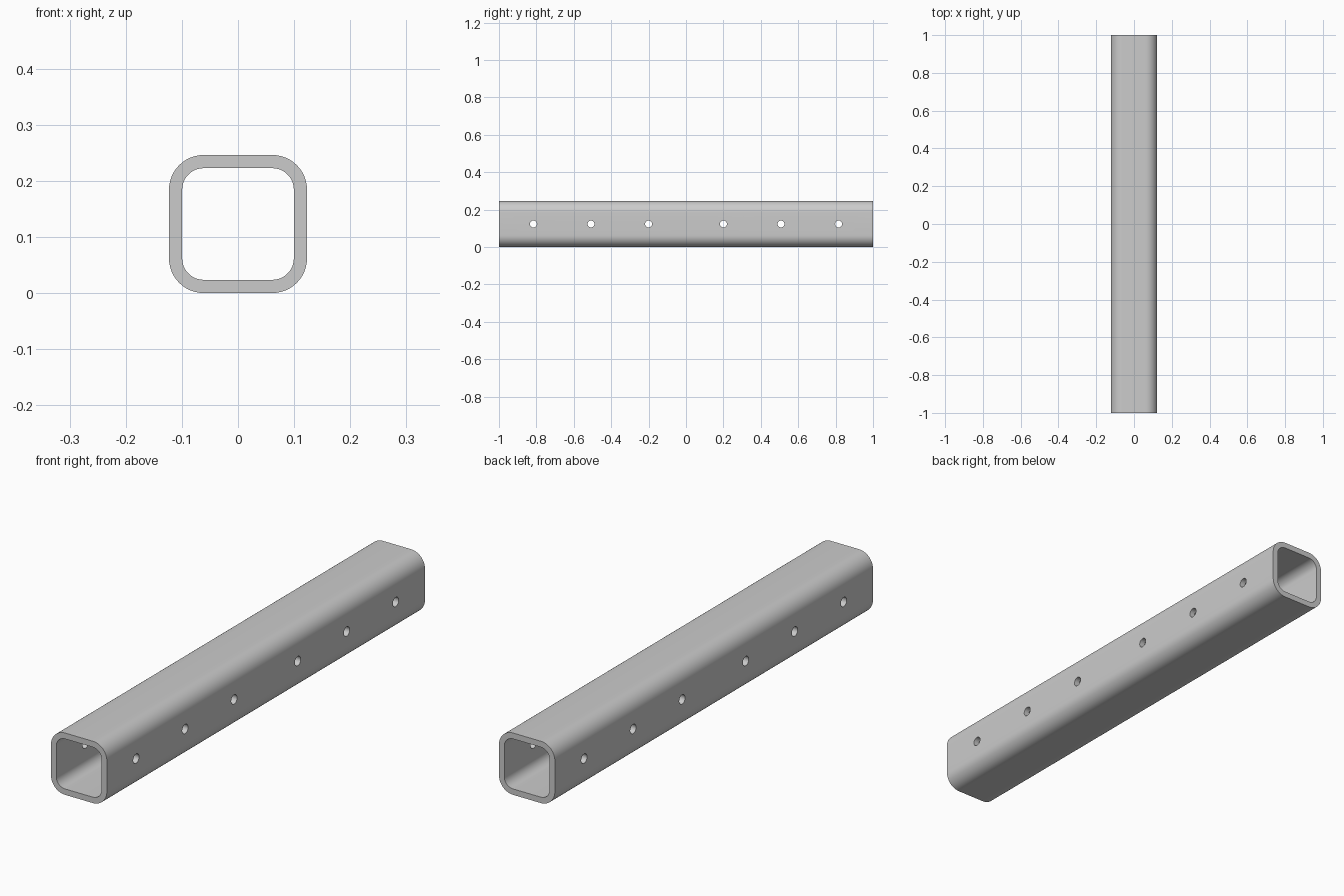
import bpy, bmesh, math
from mathutils import Matrix

if "Cube" in bpy.data.objects:
    bpy.data.objects.remove(bpy.data.objects["Cube"])

H = 0.123          # outer half width
WALL = 0.0235
R_OUT, R_IN = 0.062, 0.0385
SEG = 12
HOLE_R = 0.0185
HOLE_Y = (0.2, 0.508, 0.816)


def rounded_square(half, r):
    """Points (x, z) of a rounded square centred on the tube axis."""
    pts = []
    for q in range(4):
        mid = math.pi / 4 + q * math.pi / 2
        cx = math.copysign(half - r, math.cos(mid))
        cz = math.copysign(half - r, math.sin(mid))
        for i in range(SEG + 1):
            a = q * math.pi / 2 + i / SEG * math.pi / 2
            pts.append((cx + r * math.cos(a), H + cz + r * math.sin(a)))
    return pts


def add_object(name, bm):
    bmesh.ops.recalc_face_normals(bm, faces=bm.faces[:])
    me = bpy.data.meshes.new(name)
    bm.to_mesh(me)
    bm.free()
    ob = bpy.data.objects.new(name, me)
    bpy.context.collection.objects.link(ob)
    return ob


# Square tube: outer and inner loops at both ends, bridged in a ring
bm = bmesh.new()
loops = [[bm.verts.new((x, y, z)) for x, z in rounded_square(half, r)]
         for half, r, y in ((H, R_OUT, -1), (H, R_OUT, 1),
                            (H - WALL, R_IN, 1), (H - WALL, R_IN, -1))]
n = len(loops[0])
for k in range(4):
    a, b = loops[k], loops[(k + 1) % 4]
    for i in range(n):
        j = (i + 1) % n
        bm.faces.new((a[i], a[j], b[j], b[i]))
tube = add_object("square_tube", bm)

# Bolt hole cutters through both side walls
bm = bmesh.new()
for y in HOLE_Y:
    for s in (-1, 1):
        bmesh.ops.create_cone(
            bm, cap_ends=True, segments=32, radius1=HOLE_R, radius2=HOLE_R,
            depth=0.4, matrix=Matrix.Translation((0, s * y, H))
            @ Matrix.Rotation(math.pi / 2, 4, 'Y'))
cutter = add_object("bolt_hole_cutter", bm)

bpy.context.view_layer.objects.active = tube
tube.select_set(True)
mod = tube.modifiers.new("bolt_holes", 'BOOLEAN')
mod.operation = 'DIFFERENCE'
mod.solver = 'EXACT'
mod.object = cutter
bpy.ops.object.modifier_apply(modifier=mod.name)
bpy.data.objects.remove(cutter)

# Smooth corners, crisp rims
bpy.ops.object.shade_smooth_by_angle(angle=math.radians(30))
